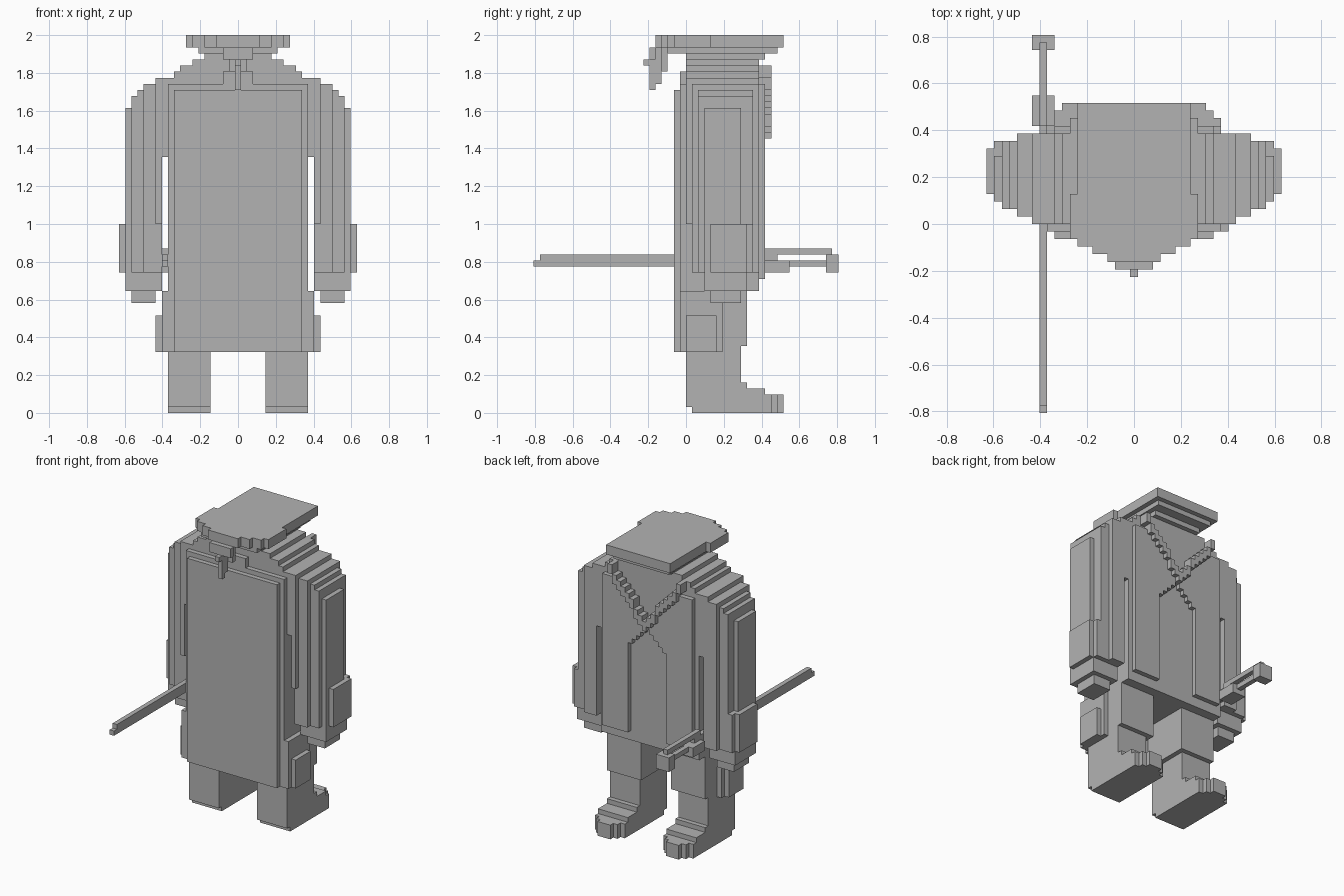
import bpy
import bmesh
from mathutils import Matrix, Vector

cube = bpy.data.objects.get("Cube")
if cube:
    bpy.data.objects.remove(cube, do_unlink=True)

UNIT = 2 / 62  # edge length of one block

grey = bpy.data.materials.new("plain grey")
grey.use_nodes = True
grey.diffuse_color = (0.45, 0.45, 0.45, 1)
shader = next(n for n in grey.node_tree.nodes if n.type == 'BSDF_PRINCIPLED')
shader.inputs["Base Color"].default_value = grey.diffuse_color


def build(name, boxes, mirrored=False):
    """Make one part from boxes given as x, y and z ranges in block units."""
    bm = bmesh.new()
    for x0, x1, y0, y1, z0, z1 in boxes:
        spans = [(x0, x1), (-x1, -x0)] if mirrored else [(x0, x1)]
        for left, right in spans:
            middle = Vector((left + right, y0 + y1, z0 + z1)) / 2
            size = Vector((right - left, y1 - y0, z1 - z0))
            place = Matrix.Translation(middle * UNIT) @ Matrix.Diagonal(size * UNIT).to_4x4()
            bmesh.ops.create_cube(bm, size=1, matrix=place)
    mesh = bpy.data.meshes.new(name)
    bm.to_mesh(mesh)
    bm.free()
    mesh.materials.append(grey)
    part = bpy.data.objects.new(name, mesh)
    bpy.context.collection.objects.link(part)
    return part


def centred(half, y0, y1, z0, z1):
    return (-half, half, y0, y1, z0, z1)


# Legs and feet with rounded toes
build("legs", [
    (4.5, 11.5, 0, 9, 1, 12),
    (3.5, 11.5, 0, 10, 11, 21),
], mirrored=True)

feet = [(4.5, 11.5, 1, 9, 0, 1), (4.5, 11.5, 9, 10, 0, 5), (4.5, 11.5, 10, 13, 0, 4)]
for step in range(3):
    feet.append((4.5 + step, 11.5 - step, 13 + step, 14 + step, 0, 3))
build("feet", feet, mirrored=True)

# Robe body, with the long panel hanging down the back
build("robe_body", [
    centred(11.5, -1, 12, 20, 54),
    centred(11.5, -1, 0, 10, 20),
    centred(10.5, -2, -1, 10, 53),
])
build("robe_side_flaps", [
    (11.5, 12.5, -1, 6, 10, 20),
    (12.5, 13.5, 0, 5, 10, 16),
], mirrored=True)

# Front lapels: columns cut by the neckline above and the opening below
lapels = []
neckline = []
for column in range(11):
    left, right = column - 0.5, column + 0.5
    slope = 45 + round(1.2 * column)
    bottom = 45 - column if column < 5 else 22
    lapels.append((left, right, 12, 13, bottom, min(slope + 1, 54)))
    if column < 9:
        neckline.append((left, right, 12, 14, slope, slope + 2))
build("front_lapels", lapels, mirrored=True)
build("neckline_trim", neckline, mirrored=True)

# Shoulders stepping up to the neck
shoulders = [centred(13.5, 0, 12, 42, 55)]
for level, half in enumerate((10.5, 9.5, 7.5, 5.5)):
    shoulders.append(centred(half, 0, 12, 54 + level, 56 + level))
shoulders.append(centred(2.5, -1, 0, 54, 56))
build("shoulders", shoulders)

# Sleeves, layered thinner toward the outside
build("sleeves", [
    (12.5, 13.5, 0, 12, 31, 55),
    (13.5, 15.5, 1, 12, 31, 54),
    (15.5, 16.5, 2, 11, 31, 53),
    (16.5, 17.5, 2, 11, 31, 52),
    (17.5, 18.5, 3, 9, 31, 50),
], mirrored=True)
build("cuffs", [
    (12.5, 15.5, 1, 12, 23, 31),
    (15.5, 17.5, 2, 11, 23, 31),
    (17.5, 18.5, 3, 11, 23, 31),
    (18.5, 19.5, 4, 10, 23, 31),
], mirrored=True)
build("hands", [
    (12.5, 18.5, 3, 10, 20, 23),
    (13.5, 17.5, 4, 9, 18, 20),
], mirrored=True)

# Flat cap, rounded at the back, with a stepped underside
cap = [centred(7.5, 4, 16, 60, 62), centred(8.5, -2, 4, 60, 62)]
for step, half in enumerate((7.5, 5.5, 3.5)):
    cap.append(centred(half, -3 - step, -2 - step, 60, 62))
cap.append(centred(6.5, -3, 15, 59, 60))
cap.append(centred(5.5, 0, 13, 58, 59))
build("cap", cap)

# Tied hair tail hanging behind
build("hair_tail", [
    centred(2.5, -6, -5, 58, 60),
    centred(0.5, -6, -5, 53, 58),
    centred(0.5, -7, -6, 57, 58),
    centred(0.5, -5, -4, 54, 60),
    centred(1.5, -4, -3, 56, 60),
])

# Sword carried through the gap beside the body
hip = -12
edge = (hip - 0.5, hip + 0.5)
wide = (hip - 1.5, hip + 1.5)
build("sword_blade", [
    (*edge, -25, -24, 24, 25),
    (*edge, -24, 13, 24, 26),
])
build("sword_handle", [
    (*edge, 13, 24, 26, 27),
    (*edge, 13, 24, 24, 25),
    (*wide, 13, 17, 23, 25),
    (*edge, 13, 15, 25, 26),
    (*wide, 23, 25, 23, 26),
])
